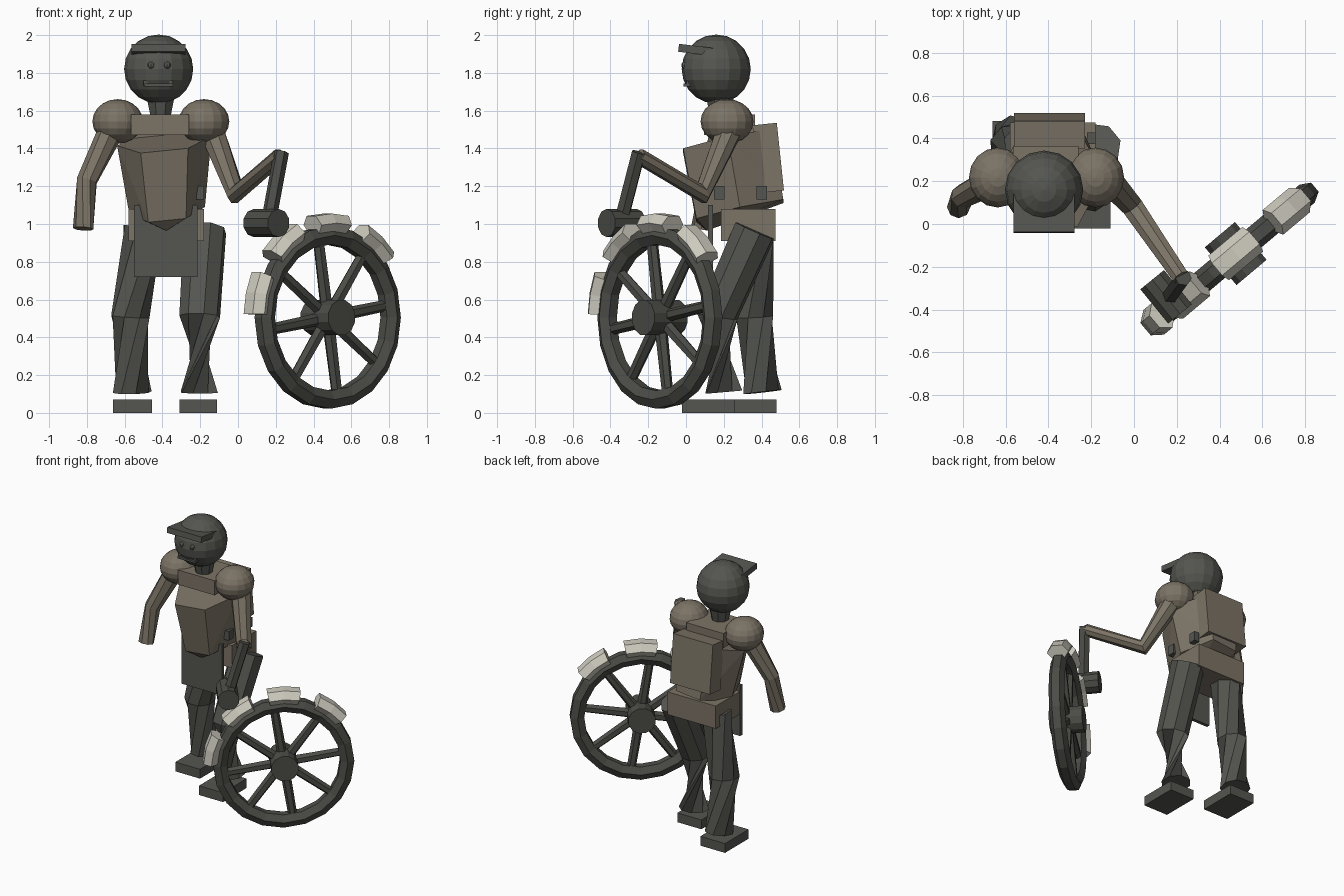
import bpy, bmesh
from math import sin, cos, pi, radians
from mathutils import Vector, Matrix

cube = bpy.data.objects.get("Cube")
if cube:
    bpy.data.objects.remove(cube, do_unlink=True)


def material(name, r, g, b):
    m = bpy.data.materials.new(name)
    m.use_nodes = True
    m.diffuse_color = (r, g, b, 1)
    m.node_tree.nodes["Principled BSDF"].inputs["Base Color"].default_value = (r, g, b, 1)
    return m


TAN = material("worn_tan", .2, .172, .132)
GREY = material("dark_grey", .09, .092, .08)
IRON = material("wheel_iron", .072, .073, .063)
WHITE = material("pale_plate", .62, .6, .52)


def finish(name, bm, mat, matrix=None):
    bmesh.ops.recalc_face_normals(bm, faces=bm.faces)
    mesh = bpy.data.meshes.new(name)
    bm.to_mesh(mesh)
    bm.free()
    mesh.materials.append(mat)
    ob = bpy.data.objects.new(name, mesh)
    bpy.context.collection.objects.link(ob)
    if matrix:
        ob.matrix_world = matrix
    return ob


def box(name, center, size, mat, tilt=0):
    bm = bmesh.new()
    bmesh.ops.create_cube(bm, size=1)
    bmesh.ops.scale(bm, vec=size, verts=bm.verts)
    return finish(name, bm, mat, Matrix.Translation(center) @ Matrix.Rotation(radians(tilt), 4, 'X'))


def ball(name, center, radii, mat, segments=16, rings=10):
    bm = bmesh.new()
    bmesh.ops.create_uvsphere(bm, u_segments=segments, v_segments=rings, radius=1)
    bmesh.ops.scale(bm, vec=radii, verts=bm.verts)
    return finish(name, bm, mat, Matrix.Translation(center))


def skin(bm, rings, closed=False):
    n = len(rings[0])
    pairs = list(zip(rings, rings[1:]))
    if closed:
        pairs.append((rings[-1], rings[0]))
    else:
        bm.faces.new(rings[0])
        bm.faces.new(rings[-1])
    for a, b in pairs:
        for i in range(n):
            bm.faces.new((a[i], a[(i + 1) % n], b[(i + 1) % n], b[i]))


def tube(name, points, radii, mat, sides=8, matrix=None):
    """Faceted limb running through the points, mitred at the joints."""
    bm = bmesh.new()
    pts = [Vector(p) for p in points]
    rings = []
    for i, (p, r) in enumerate(zip(pts, radii)):
        d = Vector()
        if i:
            d += (p - pts[i - 1]).normalized()
        if i < len(pts) - 1:
            d += (pts[i + 1] - p).normalized()
        q = d.to_track_quat('Z', 'Y')
        angles = [2 * pi * (k + .5) / sides for k in range(sides)]
        rings.append([bm.verts.new(p + q @ Vector((r * cos(a), r * sin(a), 0))) for a in angles])
    skin(bm, rings)
    return finish(name, bm, mat, matrix)


def arc_tube(name, major, r_out, r_side, start, end, steps, mat, matrix, closed=False):
    """Hexagonal section swept round the wheel axis."""
    bm = bmesh.new()
    rings = []
    for i in range(steps if closed else steps + 1):
        a = radians(start + (end - start) * i / steps)
        ring = []
        for k in range(6):
            t = pi * (k + .5) / 3
            r = major + r_out * sin(t + pi / 6) / 1 if closed else major + r_out * sin(t - pi / 6) / .866
            y = r_side * cos(t + pi / 6) if closed else r_side * cos(t - pi / 6)
            ring.append(bm.verts.new((r * cos(a), y, r * sin(a))))
        rings.append(ring)
    skin(bm, rings, closed)
    return finish(name, bm, mat, matrix)


# Head, cap and face
HX = -.42
ball("head", (HX, .16, 1.82), (.183, .183, .183), GREY)
box("cap_brim", (HX, .05, 1.922), (.285, .18, .042), GREY, -7)
for side, x in (("right", -.46), ("left", -.375)):
    ball(side + "_eye", (x, -.005, 1.84), (.02, .02, .02), GREY, 8, 6)
box("mouth", (HX, .012, 1.735), (.15, .05, .015), GREY)
for side, x in (("right", -.49), ("left", -.355)):
    box(side + "_mouth_corner", (x, .017, 1.745), (.02, .03, .03), GREY)
tube("neck", [(-.41, .18, 1.58), (-.41, .18, 1.7)], [.06, .085], GREY)

# Torso: leaning hexagonal taper with a low front point
bm = bmesh.new()
for c, rx, ry in (((-.375, .285, 1.07), .2, .23), ((-.39, .22, 1.44), .25, .235)):
    for k in range(6):
        dx, dy = rx * cos(k * pi / 3), ry * sin(k * pi / 3) / .866
        bm.verts.new(Vector(c) + Vector((dx, dy, .22 * dy + .1 * dx)))
bm.verts.new((-.38, .11, .965))
bmesh.ops.convex_hull(bm, input=bm.verts)
finish("torso", bm, TAN)
box("shoulder_yoke", (-.413, .23, 1.525), (.306, .27, .11), TAN)
box("backpack", (-.395, .435, 1.35), (.33, .13, .36), TAN, 6)
box("hip_block", (-.38, .33, .995), (.4, .29, .17), TAN)
box("apron", (-.383, .13, .91), (.335, .025, .38), GREY)
for side, y in (("front", .175), ("rear", .4)):
    box(side + "_clip", (-.2, y, 1.165), (.04, .055, .07), GREY)

# Arms
for side, x in (("right", -.637), ("left", -.18)):
    ball(side + "_shoulder", (x, .217, 1.543), (.134, .14, .118), TAN)
tube("right_arm", [(-.66, .2, 1.52), (-.8, .13, 1.23), (-.82, .08, .975)], [.07, .056, .054], TAN)
tube("left_arm", [(-.15, .24, 1.52), (-.01, .085, 1.16), (.22, -.25, 1.36)], [.072, .055, .042], TAN)

# Legs and shoes
tube("right_leg", [(-.5, .365, .98), (-.57, .36, .51), (-.56, .405, .11)], [.112, .106, .104], GREY)
tube("left_leg", [(-.175, .365, .965), (-.203, .165, .51), (-.205, .2, .11)], [.116, .11, .104], GREY)
box("right_shoe", (-.558, .34, .035), (.205, .28, .07), GREY)
box("left_shoe", (-.21, .12, .035), (.2, .28, .07), GREY)

# Held handle and its cross grip
tube("handle_bar", [(.23, -.25, 1.38), (.165, -.34, 1.03)], [.04, .04], IRON, 6)
tube("cross_grip", [(.085, -.26, 1.005), (.215, -.42, 1.005)], [.075, .075], IRON, 10)

# Wheel standing in a plane turned about the vertical
W = Matrix.Translation((.475, -.138, .505)) @ Matrix.Rotation(radians(40), 4, 'Z')
arc_tube("wheel_rim", .435, .055, .055, 0, 360, 20, IRON, W, closed=True)
tube("wheel_hub", [(0, -.115, 0), (0, .115, 0)], [.095, .095], IRON, 12, W)
for i in range(8):
    a = radians(9 + 45 * i)
    d = Vector((cos(a), 0, sin(a)))
    tube(f"spoke_{i + 1}", [d * .06, d * .42], [.034, .03], IRON, 6, W)
for i, a in enumerate((51, 90, 128, 166)):
    arc_tube(f"rim_plate_{i + 1}", .5, .05, .075, a - 12, a + 12, 2, WHITE, W)
